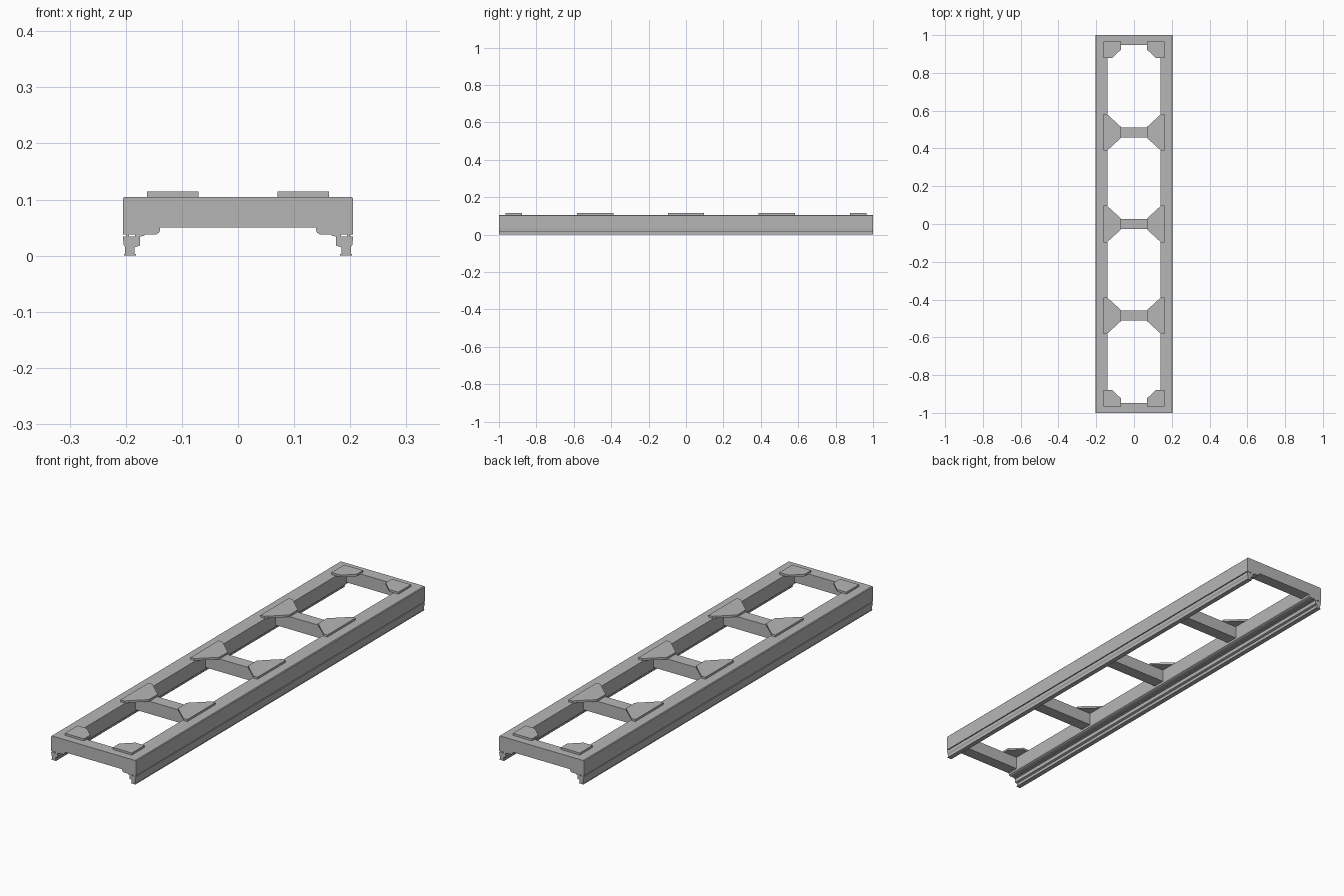
import bpy
import bmesh

cube = bpy.data.objects.get("Cube")
if cube:
    bpy.data.objects.remove(cube)

grey = bpy.data.materials.new("brushed_grey")
grey.use_nodes = True
grey.diffuse_color = (0.47, 0.47, 0.47, 1)
grey.node_tree.nodes["Principled BSDF"].inputs["Base Color"].default_value = grey.diffuse_color


def prism(name, outline, start, end, axis):
    """Extrude a 2D outline along y (outline is x, z) or z (outline is x, y)."""
    def place(p, t):
        return (p[0], t, p[1]) if axis == "y" else (p[0], p[1], t)
    bm = bmesh.new()
    face = bm.faces.new([bm.verts.new(place(p, start)) for p in outline])
    made = bmesh.ops.extrude_face_region(bm, geom=[face])["geom"]
    shift = (0, end - start, 0) if axis == "y" else (0, 0, end - start)
    bmesh.ops.translate(bm, vec=shift,
                        verts=[v for v in made if isinstance(v, bmesh.types.BMVert)])
    bmesh.ops.recalc_face_normals(bm, faces=bm.faces)
    mesh = bpy.data.meshes.new(name)
    bm.to_mesh(mesh)
    bm.free()
    mesh.materials.append(grey)
    obj = bpy.data.objects.new(name, mesh)
    bpy.context.collection.objects.link(obj)
    return obj


def flip(points, sx=1, sy=1):
    return [(x * sx, y * sy) for x, y in points]


TOP, BAR_BOTTOM, PLATE_TOP = 0.105, 0.05, 0.114
INNER = 0.139

# Side rail section: tall body with softened edges
rail = [(INNER, TOP), (0.202, TOP), (0.205, 0.102), (0.205, 0.038),
        (0.146, 0.038), (0.141, 0.041), (INNER, 0.046)]

# Foot section: stepped, with a top channel and an outer groove
foot = [(0.167, 0.038), (0.184, 0.038), (0.184, 0.034), (0.194, 0.034),
        (0.194, 0.038), (0.2, 0.038), (0.2, 0.034), (0.205, 0.034),
        (0.204, 0.02), (0.201, 0.015), (0.201, 0.003), (0.203, 0.003),
        (0.203, 0), (0.182, 0), (0.182, 0.003), (0.185, 0.004),
        (0.184, 0.015), (0.175, 0.018), (0.175, 0.034), (0.167, 0.036)]

# Plate outlines
mid_plate = [(0.162, -0.097), (0.162, 0.097), (0.143, 0.097),
             (0.07, 0.03), (0.07, -0.03), (0.143, -0.097)]
end_plate = [(0.162, 0.966), (0.07, 0.966), (0.07, 0.922),
             (0.117, 0.878), (0.162, 0.878)]

for side, sx in (("left", 1), ("right", -1)):
    prism(side + "_rail", flip(rail, sx), -1, 1, "y")
    prism(side + "_foot", flip(foot, sx), -1, 1, "y")
    for i, y in enumerate((-0.485, 0, 0.485)):
        plate = prism(f"{side}_middle_plate_{i + 1}", flip(mid_plate, sx), TOP, PLATE_TOP, "z")
        plate.location.y = y
    for end, sy in (("back", 1), ("front", -1)):
        prism(f"{side}_{end}_plate", flip(end_plate, sx, sy), TOP, PLATE_TOP, "z")

# Cross bars and end bars between the rails
bar = [(-INNER, BAR_BOTTOM), (INNER, BAR_BOTTOM), (INNER, TOP), (-INNER, TOP)]
for i, y in enumerate((-0.485, 0, 0.485)):
    prism(f"cross_bar_{i + 1}", bar, y - 0.027, y + 0.027, "y")
prism("front_end_bar", bar, -1, -0.948, "y")
prism("back_end_bar", bar, 0.948, 1, "y")
